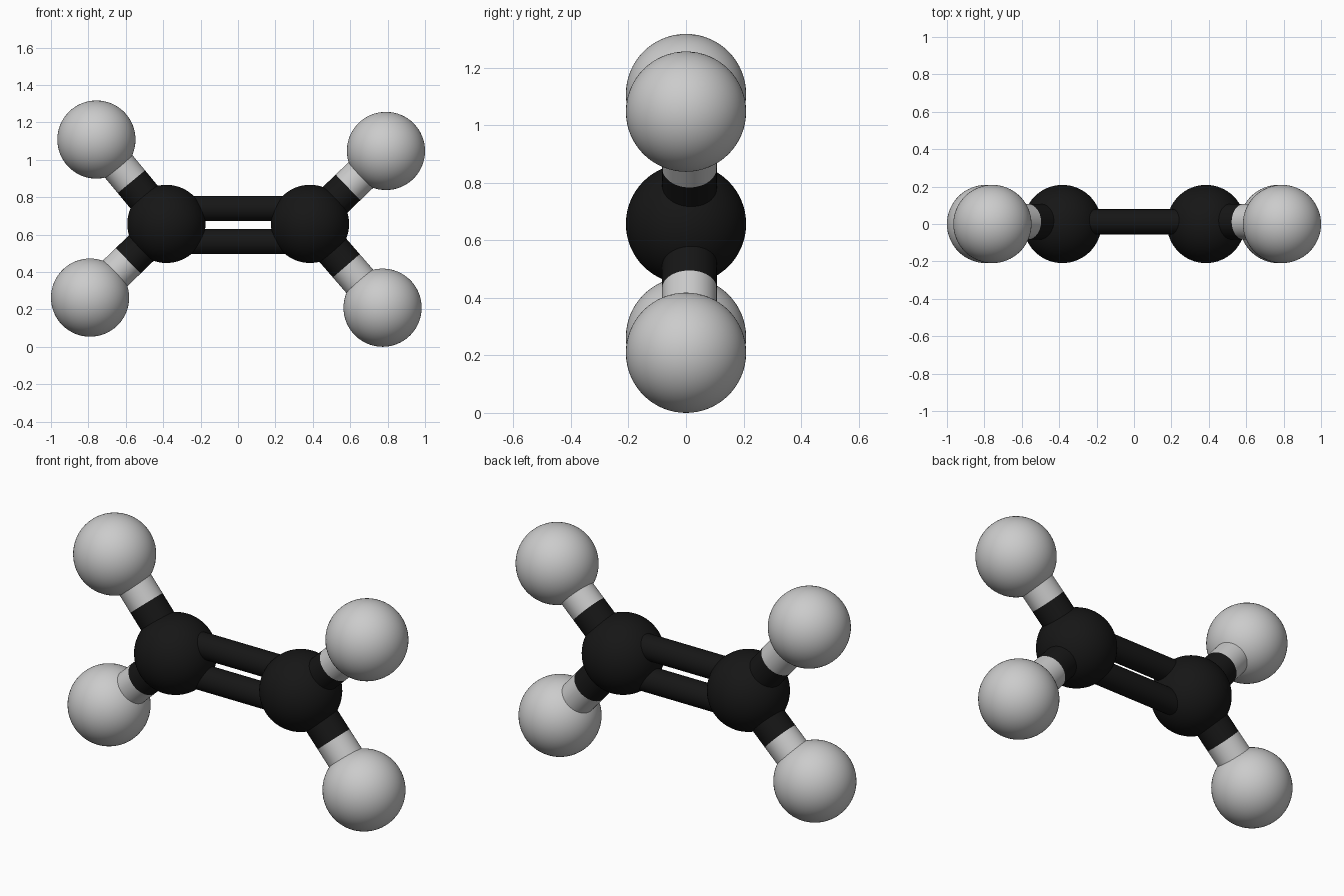
import bpy
from mathutils import Vector

if "Cube" in bpy.data.objects:
    bpy.data.objects.remove(bpy.data.objects["Cube"])

ATOM_R = 0.209
BOND_Y = 0.012      # bonds sit slightly behind the atom centres

black = bpy.data.materials.new("black")
black.diffuse_color = (0.008, 0.008, 0.008, 1)
black.use_nodes = True
black.node_tree.nodes["Principled BSDF"].inputs["Base Color"].default_value = black.diffuse_color


def finish(name, mat):
    ob = bpy.context.object
    ob.name = name
    bpy.ops.object.shade_smooth_by_angle()
    if mat:
        ob.data.materials.append(mat)


def atom(name, x, z, mat=None):
    bpy.ops.mesh.primitive_uv_sphere_add(segments=64, ring_count=32, radius=ATOM_R, location=(x, 0, z))
    finish(name, mat)


def rod(name, a, b, radius, mat=None):
    a, b = (Vector((p[0], BOND_Y, p[1])) for p in (a, b))
    d = b - a
    bpy.ops.mesh.primitive_cylinder_add(vertices=48, radius=radius, depth=d.length, location=(a + b) / 2,
                                        rotation=d.to_track_quat('Z', 'Y').to_euler())
    finish(name, mat)


# Carbon atoms and the double bond between them
carbons = {"left": (-0.383, 0.657), "right": (0.385, 0.657)}
for side, c in carbons.items():
    atom(f"{side}_carbon", *c, black)
for level, z in (("upper", 0.74), ("lower", 0.562)):
    rod(f"{level}_double_bond", (-0.383, z), (0.385, z), 0.067, black)

# Hydrogen atoms, each with a two-tone bond split halfway
hydrogens = [("left", "upper", (-0.757, 1.108)), ("left", "lower", (-0.791, 0.263)),
             ("right", "upper", (0.791, 1.047)), ("right", "lower", (0.773, 0.209))]
for side, level, h in hydrogens:
    c = carbons[side]
    mid = ((c[0] + h[0]) / 2, (c[1] + h[1]) / 2)
    atom(f"{side}_{level}_hydrogen", *h)
    rod(f"{side}_{level}_bond_dark_half", c, mid, 0.095, black)
    rod(f"{side}_{level}_bond_light_half", mid, h, 0.095)
